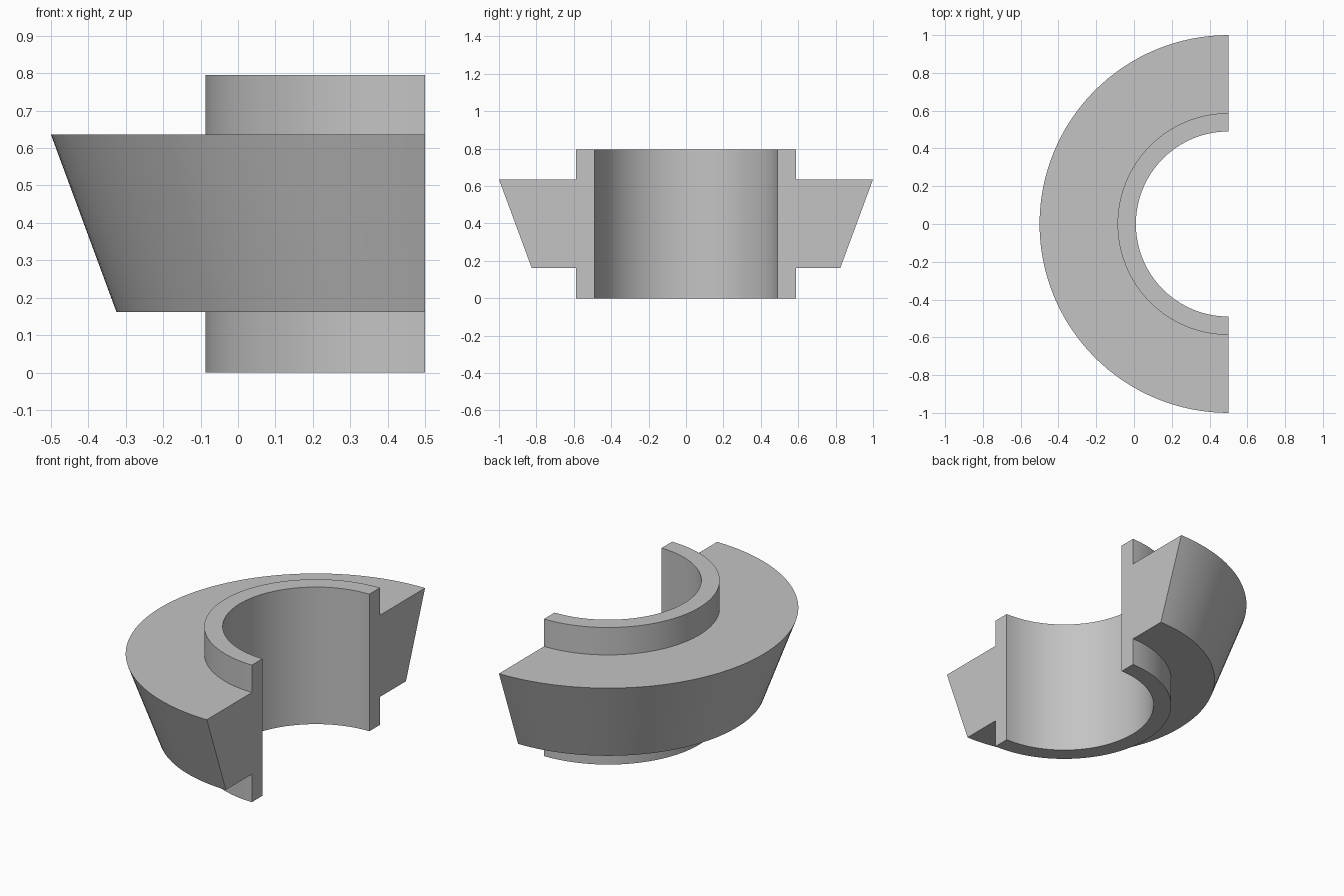
import bpy, bmesh, math
from mathutils import Matrix, Vector

cube = bpy.data.objects.get("Cube")
if cube:
    bpy.data.objects.remove(cube, do_unlink=True)

# Plain grey material
grey = bpy.data.materials.new("grey")
grey.use_nodes = True
colour = (0.55, 0.55, 0.55, 1)
grey.diffuse_color = colour
grey.node_tree.nodes["Principled BSDF"].inputs["Base Color"].default_value = colour

# Section of sleeve and tapered flange: (radius, height)
BORE, SLEEVE, FLANGE_LOW, FLANGE_TOP = 0.49, 0.587, 0.825, 1.0
HEIGHT, LOW, TOP = 0.795, 0.162, 0.636
section = [(BORE, 0), (SLEEVE, 0), (SLEEVE, LOW), (FLANGE_LOW, LOW),
           (FLANGE_TOP, TOP), (SLEEVE, TOP), (SLEEVE, HEIGHT), (BORE, HEIGHT)]
AXIS_X = 0.5
SEGMENTS = 64

# Sweep the section through a half turn, keeping both cut ends closed
bm = bmesh.new()
rings = []
for i in range(SEGMENTS + 1):
    turn = Matrix.Rotation(math.pi * (0.5 + i / SEGMENTS), 3, "Z")
    rings.append([bm.verts.new(turn @ Vector((r, 0, z)) + Vector((AXIS_X, 0, 0)))
                  for r, z in section])
count = len(section)
for a, b in zip(rings, rings[1:]):
    for j in range(count):
        k = (j + 1) % count
        bm.faces.new((a[j], a[k], b[k], b[j]))
bm.faces.new(rings[0])
bm.faces.new(rings[-1])
bmesh.ops.recalc_face_normals(bm, faces=bm.faces)

mesh = bpy.data.meshes.new("half_flanged_bushing")
bm.to_mesh(mesh)
bm.free()
mesh.materials.append(grey)
bushing = bpy.data.objects.new("half_flanged_bushing", mesh)
bpy.context.collection.objects.link(bushing)

# Smooth the curved walls, keep the section corners crisp
bpy.ops.object.select_all(action="DESELECT")
bushing.select_set(True)
bpy.context.view_layer.objects.active = bushing
bpy.ops.object.shade_smooth_by_angle(angle=math.radians(15))
